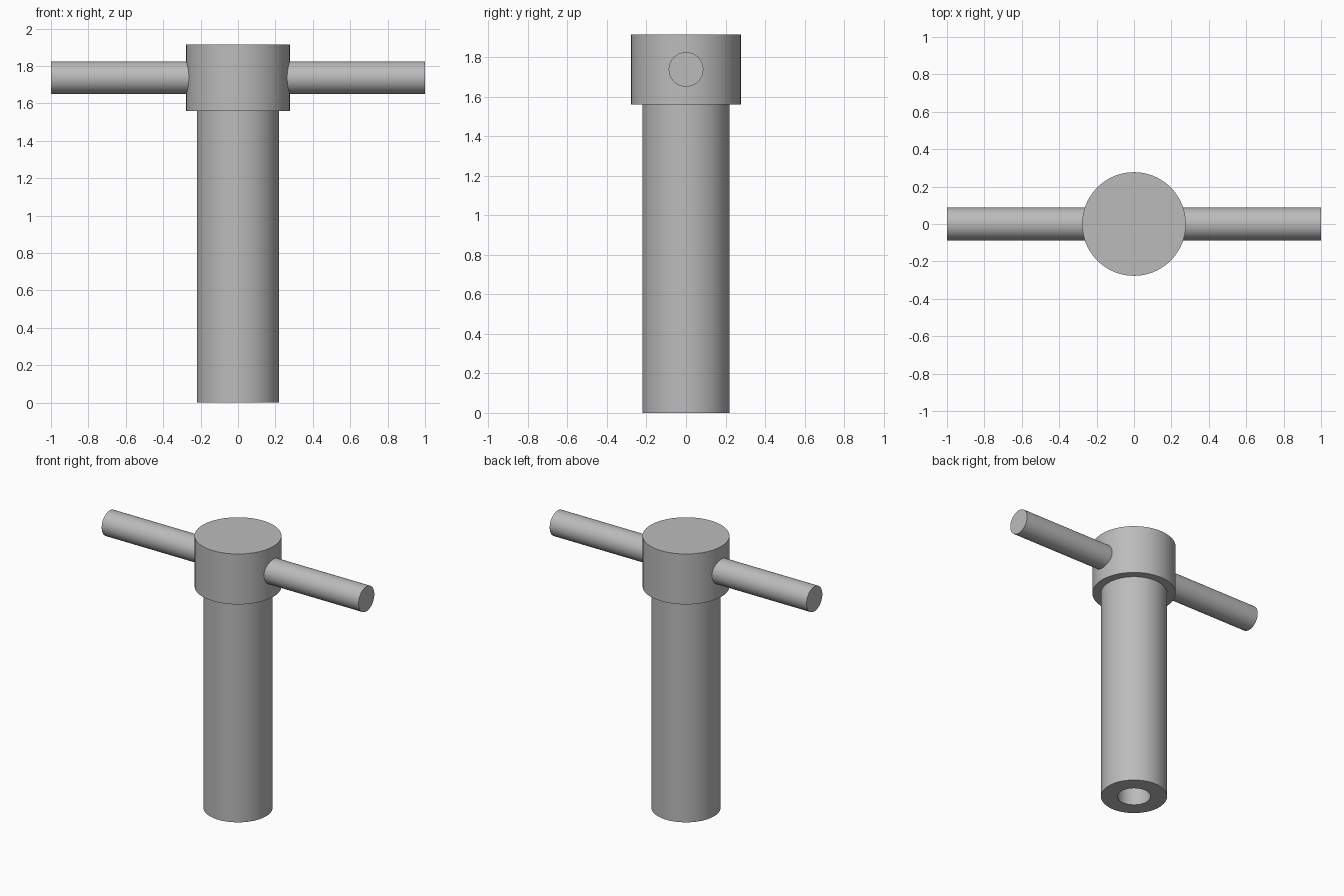
import bpy
import bmesh
import math
from mathutils import Matrix, Vector

cube = bpy.data.objects.get("Cube")
if cube:
    bpy.data.objects.remove(cube, do_unlink=True)

SEGMENTS = 96
HEAD_BOTTOM, HEAD_TOP = 1.56, 1.915
SHAFT_RADIUS, HEAD_RADIUS = 0.22, 0.277
BORE_RADIUS, BORE_DEPTH = 0.11, 0.8
BAR_RADIUS, BAR_HALF = 0.0875, 1.0

steel = bpy.data.materials.new("grey steel")
steel.use_nodes = True
grey = (0.5, 0.5, 0.5, 1)
steel.diffuse_color = grey
steel.node_tree.nodes["Principled BSDF"].inputs["Base Color"].default_value = grey


def lathe(name, profile, matrix=Matrix()):
    """Revolve (radius, height) points around z, then place the result."""
    bm = bmesh.new()
    verts = [bm.verts.new((r, 0, z)) for r, z in profile]
    edges = [bm.edges.new(pair) for pair in zip(verts, verts[1:])]
    bmesh.ops.spin(bm, geom=verts + edges, cent=(0, 0, 0), axis=(0, 0, 1),
                   angle=math.tau, steps=SEGMENTS, use_merge=True)
    bmesh.ops.remove_doubles(bm, verts=bm.verts, dist=0.0001)
    bmesh.ops.recalc_face_normals(bm, faces=bm.faces)
    bm.transform(matrix)
    mesh = bpy.data.meshes.new(name)
    bm.to_mesh(mesh)
    bm.free()
    mesh.materials.append(steel)
    obj = bpy.data.objects.new(name, mesh)
    bpy.context.collection.objects.link(obj)
    bpy.ops.object.select_all(action="DESELECT")
    obj.select_set(True)
    bpy.context.view_layer.objects.active = obj
    bpy.ops.object.shade_smooth_by_angle(angle=math.radians(30))
    return obj


# Shaft and wider head in one piece, with a blind bore in the foot
lathe("shaft_and_head", [
    (0, BORE_DEPTH), (BORE_RADIUS, BORE_DEPTH), (BORE_RADIUS, 0),
    (SHAFT_RADIUS, 0), (SHAFT_RADIUS, HEAD_BOTTOM),
    (HEAD_RADIUS, HEAD_BOTTOM), (HEAD_RADIUS, HEAD_TOP), (0, HEAD_TOP)])

# Cross bar through the middle of the head
middle = Vector((0, 0, (HEAD_BOTTOM + HEAD_TOP) / 2))
lathe("cross_bar", [
    (0, -BAR_HALF), (BAR_RADIUS, -BAR_HALF), (BAR_RADIUS, BAR_HALF), (0, BAR_HALF)],
    Matrix.Translation(middle) @ Matrix.Rotation(math.pi / 2, 4, "Y"))
